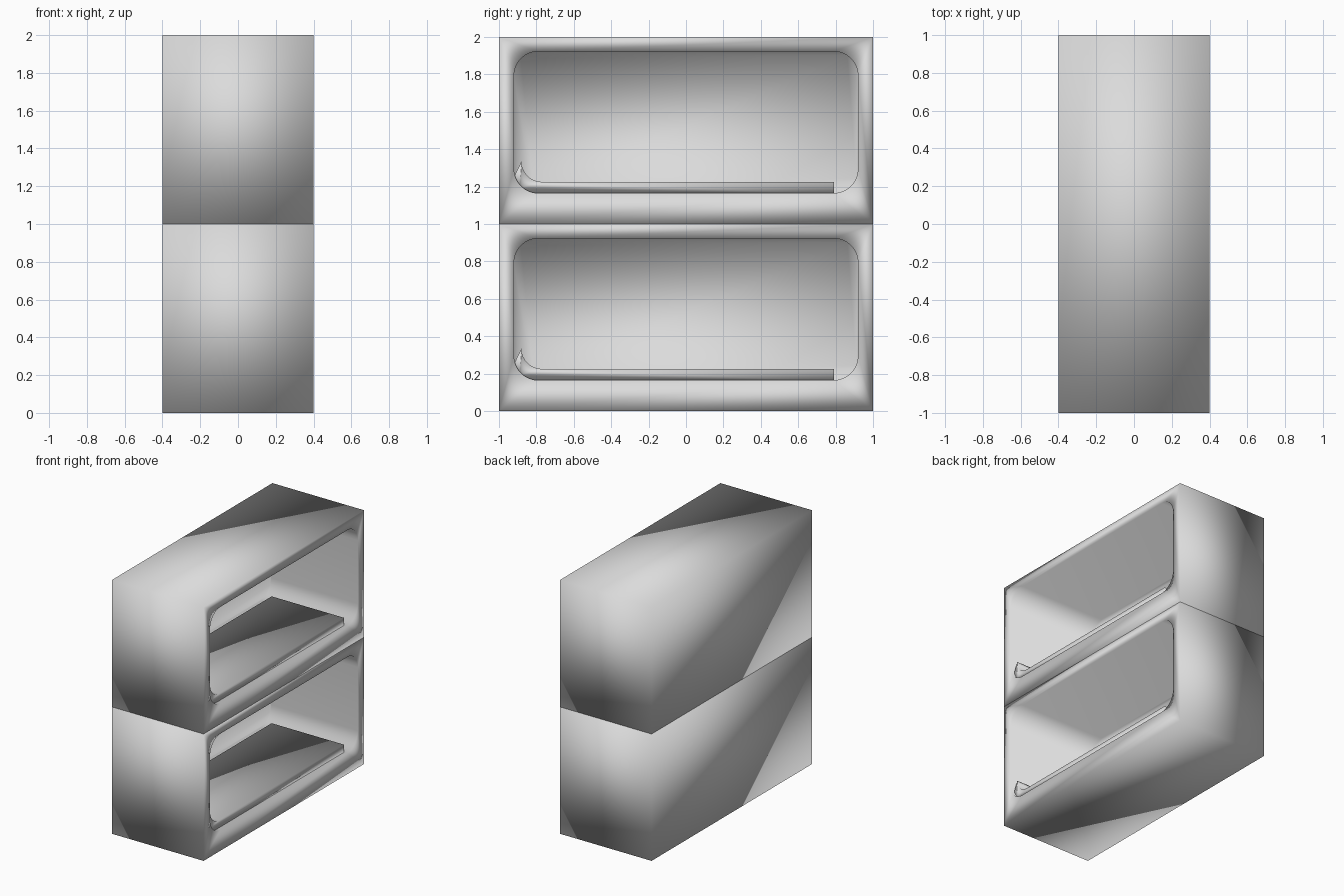
import bpy, bmesh
from math import sin, cos, pi

cube = bpy.data.objects.get("Cube")
if cube:
    bpy.data.objects.remove(cube, do_unlink=True)

grey = bpy.data.materials.new("plain grey")
grey.use_nodes = True
colour = (0.71, 0.71, 0.71, 1)
grey.diffuse_color = colour
grey.node_tree.nodes["Principled BSDF"].inputs["Base Color"].default_value = colour


def arc(cy, cz, r, start, steps=8):
    """Quarter circle in the y-z plane, anticlockwise from the start angle."""
    angles = [start + pi / 2 * i / steps for i in range(steps + 1)]
    return [(cy + r * cos(a), cz + r * sin(a)) for a in angles]


def place(bm, x, points):
    return [bm.verts.new((x, y, z)) for y, z in points]


def fan_to_corners(bm, rect, groups):
    """Join a rectangle to a loop that has one group of points per corner."""
    for i, group in enumerate(groups):
        for a, b in zip(group, group[1:]):
            bm.faces.new((rect[i], b, a))
        j = (i + 1) % 4
        bm.faces.new((rect[i], rect[j], groups[j][0], group[-1]))


def bridge(bm, loop_a, loop_b):
    n = len(loop_a)
    for i in range(n):
        j = (i + 1) % n
        bm.faces.new((loop_a[i], loop_a[j], loop_b[j], loop_b[i]))


def finish(bm, name, base):
    bmesh.ops.recalc_face_normals(bm, faces=bm.faces)
    for face in bm.faces:
        face.smooth = True
    mesh = bpy.data.meshes.new(name)
    bm.to_mesh(mesh)
    bm.free()
    mesh.materials.append(grey)
    obj = bpy.data.objects.new(name, mesh)
    obj.location.z = base
    bpy.context.collection.objects.link(obj)


def make_compartment(name, base):
    """Solid block with a rounded hollow sunk into its +x side."""
    bm = bmesh.new()
    square = [(-1, 0), (1, 0), (1, 1), (-1, 1)]
    back, front = place(bm, -0.4, square), place(bm, 0.4, square)
    bm.faces.new(back)
    bridge(bm, back, front)

    # Rounded hollow
    y, low, high, r = 0.79, 0.295, 0.793, 0.13
    corners = [arc(-y, low, r, pi), arc(y, low, r, -pi / 2),
               arc(y, high, r, 0), arc(-y, high, r, pi / 2)]
    rim = [place(bm, 0.4, c) for c in corners]
    fan_to_corners(bm, front, rim)
    end = place(bm, -0.355, sum(corners, []))
    bridge(bm, sum(rim, []), end)
    bm.faces.new(end)
    finish(bm, name, base)


def make_bed(name, base):
    """Flat bed that curls up at its front end."""
    bm = bmesh.new()
    profile = [(-0.8, 0.16), (0.79, 0.16), (0.79, 0.225)]
    profile += reversed(arc(-0.77, 0.335, 0.11, pi))
    profile += [(-0.93, 0.23), (-0.89, 0.19)]
    ends = [place(bm, x, profile) for x in (-0.26, 0.372)]
    for end in ends:
        bm.faces.new(end)
    bridge(bm, *ends)
    finish(bm, name, base)


# Two identical stacked compartments, each with a bed
for level, base in (("lower", 0), ("upper", 1)):
    make_compartment(level + "_compartment", base)
    make_bed(level + "_bed", base)
